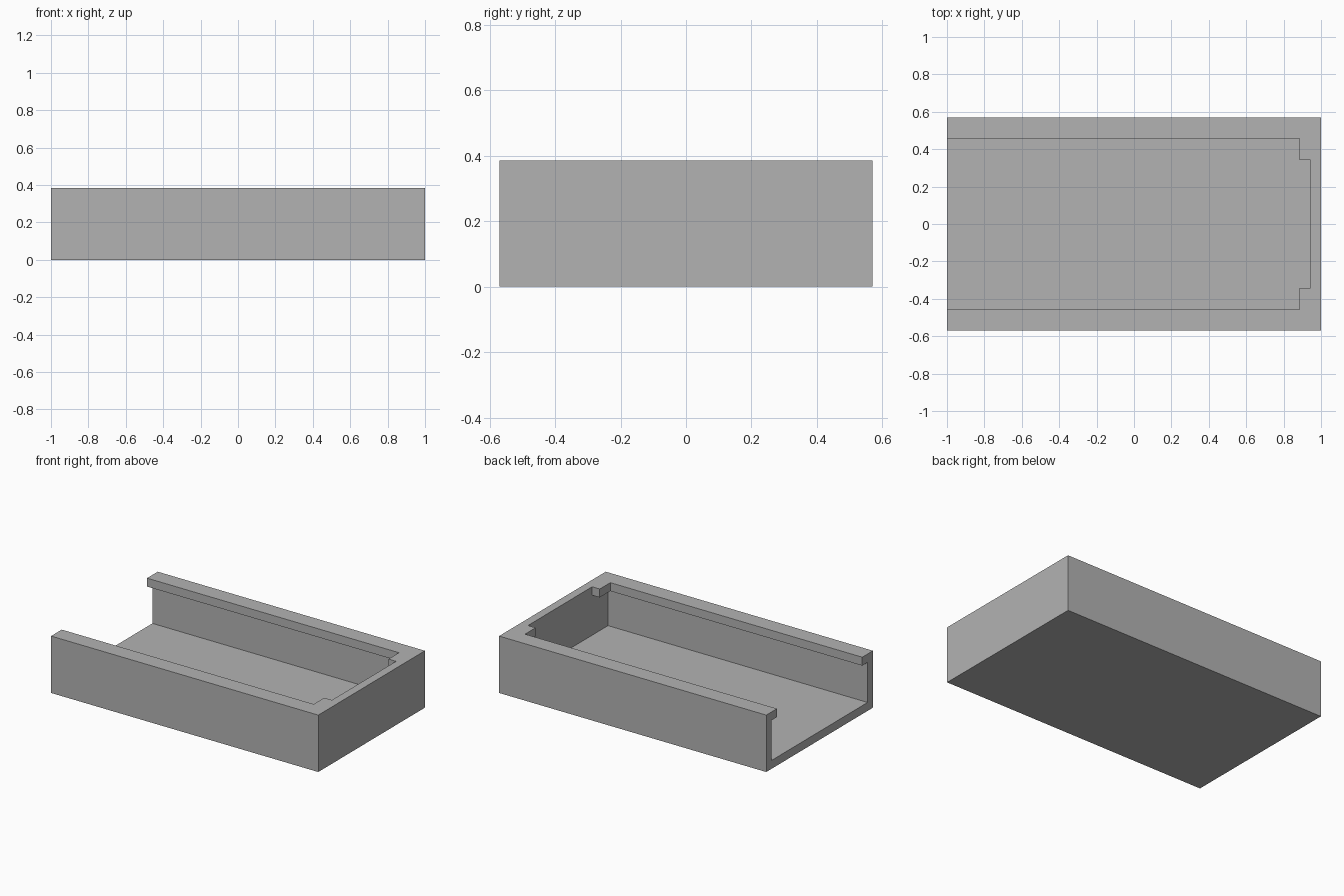
import bpy, bmesh

old = bpy.data.objects.get("Cube")
if old:
    bpy.data.objects.remove(old, do_unlink=True)

# Main sizes
HALF_X, HALF_Y, HEIGHT = 1.0, 0.57, 0.385
WALL = 0.057                      # wall, floor and lip thickness
END = HALF_X - WALL               # inner face of the closed end
OPEN = -HALF_X - 0.1              # cutters run out past the open end

grey = bpy.data.materials.new("plain grey")
grey.use_nodes = True
colour = (0.45, 0.45, 0.45, 1)
grey.diffuse_color = colour
grey.node_tree.nodes["Principled BSDF"].inputs["Base Color"].default_value = colour


def prism(name, outline, z0, z1):
    """Extrude a flat outline straight up from z0 to z1."""
    bm = bmesh.new()
    base = bm.faces.new([bm.verts.new((x, y, z0)) for x, y in outline])
    top = bmesh.ops.extrude_face_region(bm, geom=[base])["geom"]
    verts = [v for v in top if isinstance(v, bmesh.types.BMVert)]
    bmesh.ops.translate(bm, verts=verts, vec=(0, 0, z1 - z0))
    bmesh.ops.recalc_face_normals(bm, faces=bm.faces)
    mesh = bpy.data.meshes.new(name)
    bm.to_mesh(mesh)
    bm.free()
    mesh.materials.append(grey)
    obj = bpy.data.objects.new(name, mesh)
    bpy.context.collection.objects.link(obj)
    return obj


def mirrored(half):
    """Complete an outline given on its +y side only."""
    return half + [(x, -y) for x, y in reversed(half)]


def cut(target, cutter):
    cutter.hide_render = True
    mod = target.modifiers.new("cut", 'BOOLEAN')
    mod.operation = 'DIFFERENCE'
    mod.solver = 'EXACT'
    mod.object = cutter
    bpy.context.view_layer.objects.active = target
    bpy.ops.object.modifier_apply(modifier=mod.name)
    bpy.data.objects.remove(cutter, do_unlink=True)


# Solid tray block
tray = prism("tray", mirrored([(-HALF_X, HALF_Y), (HALF_X, HALF_Y)]), 0, HEIGHT)

# Cavity under the lips, open at one end
inner = HALF_Y - WALL
cut(tray, prism("cavity_cutter", mirrored([(OPEN, inner), (END, inner)]),
                WALL, HEIGHT - WALL))

# Top opening, stepped to leave side lips and two corner tabs
lip, tab_x, tab_y = HALF_Y - 2 * WALL, END - WALL, 0.343
opening = [(OPEN, lip), (tab_x, lip), (tab_x, tab_y), (END, tab_y)]
cut(tray, prism("opening_cutter", mirrored(opening), HEIGHT / 2, HEIGHT + 0.1))

# Merge leftover coplanar faces
bm = bmesh.new()
bm.from_mesh(tray.data)
bmesh.ops.remove_doubles(bm, verts=bm.verts, dist=0.0001)
bmesh.ops.dissolve_limit(bm, angle_limit=0.01, verts=bm.verts, edges=bm.edges)
bm.to_mesh(tray.data)
bm.free()
